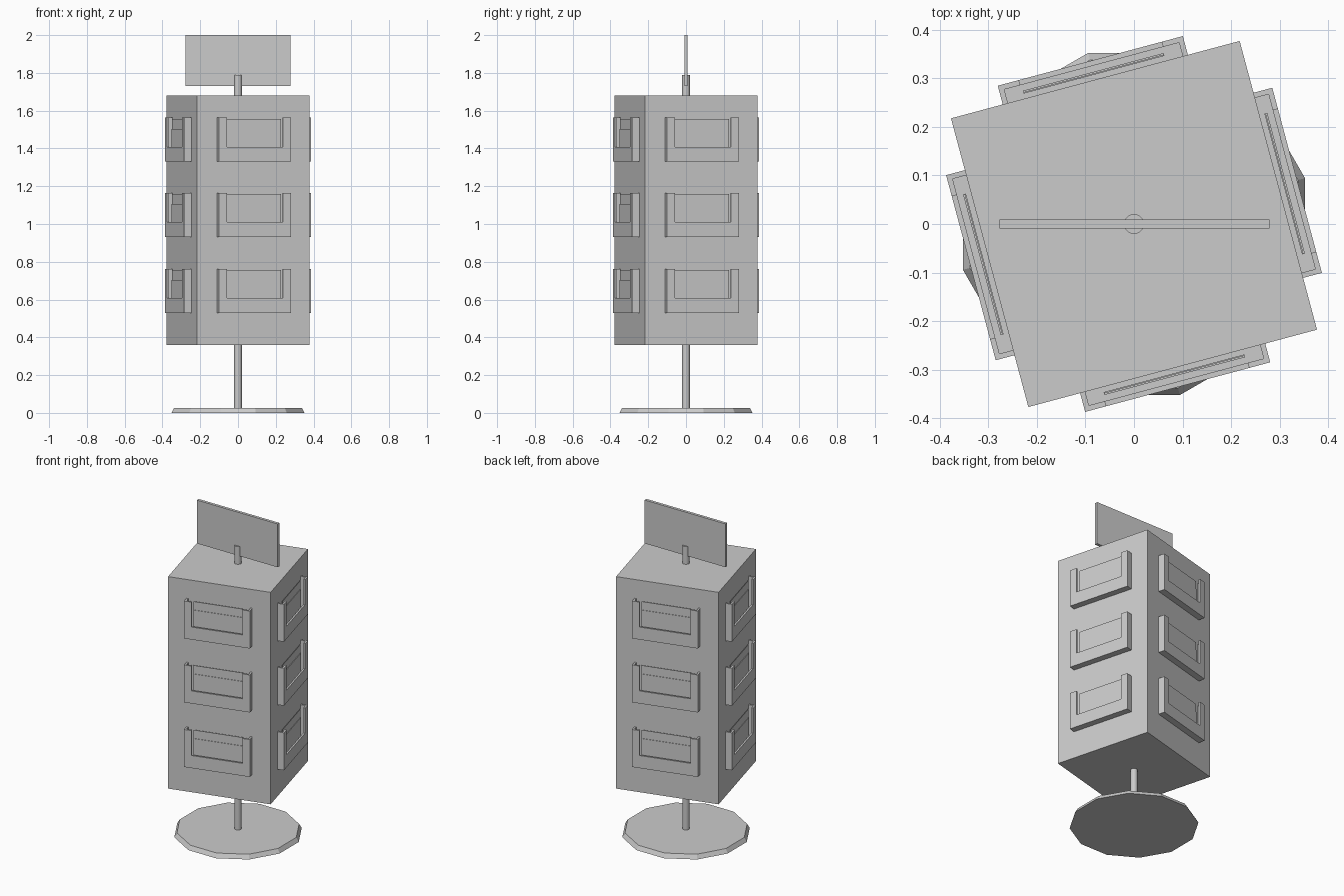
import bpy, bmesh, math
from mathutils import Matrix

if "Cube" in bpy.data.objects:
    bpy.data.objects.remove(bpy.data.objects["Cube"])

TILT = math.radians(15)
HALF = 0.308      # half width of the display body
FRONT = 0.348     # distance of pocket front from the axis
WALL = 0.011
PW, OPEN = 0.1975, 0.1525   # pocket half width, half width of its opening


def finish(name, bm):
    bmesh.ops.recalc_face_normals(bm, faces=bm.faces)
    mesh = bpy.data.meshes.new(name)
    bm.to_mesh(mesh)
    bm.free()
    ob = bpy.data.objects.new(name, mesh)
    bpy.context.collection.objects.link(ob)
    return ob


def add_box(bm, x0, x1, y0, y1, z0, z1):
    m = Matrix.Translation(((x0 + x1) / 2, (y0 + y1) / 2, (z0 + z1) / 2))
    m = m @ Matrix.Diagonal((x1 - x0, y1 - y0, z1 - z0, 1))
    bmesh.ops.create_cube(bm, size=1, matrix=m)


def box(name, *b):
    bm = bmesh.new()
    add_box(bm, *b)
    return finish(name, bm)


def cone(name, n, r0, r1, z0, z1, turn=0):
    bm = bmesh.new()
    m = Matrix.Translation((0, 0, (z0 + z1) / 2)) @ Matrix.Rotation(turn, 4, 'Z')
    bmesh.ops.create_cone(bm, cap_ends=True, segments=n, radius1=r0, radius2=r1,
                          depth=z1 - z0, matrix=m)
    return finish(name, bm)


def pocket(name, z):
    """Open tray with a U-shaped front, standing on height z."""
    bm = bmesh.new()
    top, lip = z + 0.233, z + 0.078
    outline = [(-PW, z), (PW, z), (PW, top), (OPEN, top), (OPEN, lip),
               (-OPEN, lip), (-OPEN, top), (-PW, top)]
    face = bm.faces.new([bm.verts.new((x, -FRONT, h)) for x, h in outline])
    ext = bmesh.ops.extrude_face_region(bm, geom=[face], use_keep_orig=True)
    verts = [v for v in ext['geom'] if isinstance(v, bmesh.types.BMVert)]
    bmesh.ops.translate(bm, verts=verts, vec=(0, WALL, 0))
    # side walls and floor
    back = -HALF + 0.003
    add_box(bm, -PW, -PW + WALL, -FRONT + WALL, back, z, top)
    add_box(bm, PW - WALL, PW, -FRONT + WALL, back, z, top)
    add_box(bm, -PW + WALL, PW - WALL, -FRONT + WALL, back, z, z + WALL)
    return finish(name, bm)


# base, pole and sign
cone("base", 12, 0.365, 0.35, 0, 0.026, TILT)
pole = cone("pole", 12, 0.021, 0.021, 0.01, 1.79)
for p in pole.data.polygons:
    p.use_smooth = len(p.vertices) == 4
sign = box("sign_board", -0.277, 0.279, -0.009, 0.009, 1.73, 2.0)

# revolving body
body = box("display_body", -HALF, HALF, -HALF, HALF, 0.36, 1.68)
body.rotation_euler.z = TILT

# pockets with leaflets on all four sides
for side in range(4):
    for row, z in enumerate((0.53, 0.932, 1.33)):
        tag = f"_{side + 1}_{row + 1}"
        parts = [
            pocket("pocket" + tag, z),
            box("leaflet_back" + tag, -0.15, 0.15, -0.3215, -0.3185, z + WALL, z + 0.226),
            box("leaflet_front" + tag, -0.15, 0.15, -0.3245, -0.3215, z + WALL, z + 0.174),
        ]
        for ob in parts:
            ob.rotation_euler.z = TILT + side * math.pi / 2
